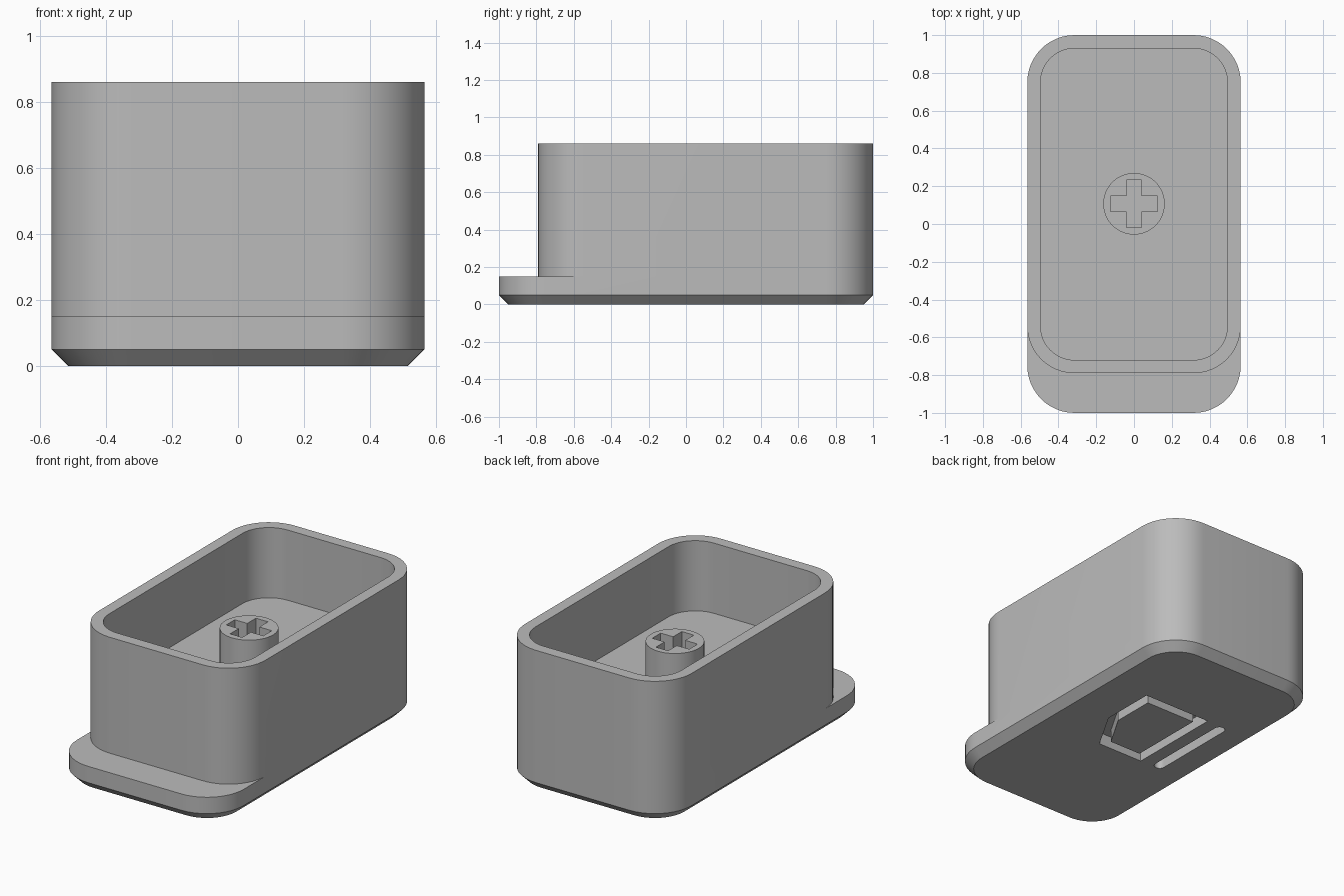
import bpy, bmesh, math

default = bpy.data.objects.get("Cube")
if default:
    bpy.data.objects.remove(default, do_unlink=True)

# Single plastic colour
plastic = bpy.data.materials.new("grey_plastic")
plastic.use_nodes = True
GREY = (0.5, 0.5, 0.5, 1)
plastic.diffuse_color = GREY
plastic.node_tree.nodes["Principled BSDF"].inputs["Base Color"].default_value = GREY

HALF_W, BACK, FRONT, SHELL_FRONT = 0.565, 1.0, -1.0, -0.79
RADIUS, WALL = 0.25, 0.07
FLANGE_Z, FLOOR_Z, RIM_Z, CHAMFER = 0.15, 0.43, 0.86, 0.05
STEM_Y, STEM_R, STEM_Z = 0.107, 0.163, 0.66
STEPS = 12


def arc(cx, cy, r, start, sweep=90, steps=STEPS):
    angles = [math.radians(start + sweep * i / steps) for i in range(steps + 1)]
    return [(cx + r * math.cos(a), cy + r * math.sin(a)) for a in angles]


def rounded(inset, front):
    """Back and front halves of a rounded rectangle, counter-clockwise."""
    r = RADIUS - inset
    x, yb, yf = HALF_W - RADIUS, BACK - RADIUS, front + RADIUS
    back = arc(x, yb, r, 0) + arc(-x, yb, r, 90)
    return back, arc(-x, yf, r, 180) + arc(x, yf, r, 270)


def ring(bm, points, z):
    return [bm.verts.new((x, y, z)) for x, y in points]


def bridge(bm, a, b):
    for i in range(len(a)):
        j = (i + 1) % len(a)
        bm.faces.new((a[i], a[j], b[j], b[i]))


def finish(bm, name):
    bmesh.ops.remove_doubles(bm, verts=bm.verts, dist=1e-4)
    bmesh.ops.recalc_face_normals(bm, faces=bm.faces)
    mesh = bpy.data.meshes.new(name)
    bm.to_mesh(mesh)
    bm.free()
    mesh.materials.append(plastic)
    obj = bpy.data.objects.new(name, mesh)
    bpy.context.collection.objects.link(obj)
    return obj


def prism(name, points, z0, z1, hole=None):
    """Upright prism, optionally with a matching hole through it."""
    bm = bmesh.new()
    low, high = ring(bm, points, z0), ring(bm, points, z1)
    bridge(bm, low, high)
    if hole:
        hole_low, hole_high = ring(bm, hole, z0), ring(bm, hole, z1)
        bridge(bm, high, hole_high)
        bridge(bm, hole_high, hole_low)
        bridge(bm, hole_low, low)
    else:
        bm.faces.new(low)
        bm.faces.new(high)
    return finish(bm, name)


def activate(obj):
    bpy.ops.object.select_all(action='DESELECT')
    obj.select_set(True)
    bpy.context.view_layer.objects.active = obj


def cut(obj, cutter):
    cutter.hide_render = True
    mod = obj.modifiers.new("cut", 'BOOLEAN')
    mod.operation, mod.solver, mod.object = 'DIFFERENCE', 'EXACT', cutter
    activate(obj)
    bpy.ops.object.modifier_apply(modifier=mod.name)
    bpy.data.objects.remove(cutter, do_unlink=True)


def smooth(obj):
    activate(obj)
    bpy.ops.object.shade_smooth_by_angle(angle=math.radians(30))


# Body: chamfered base with a front flange, rising into a hollow shell
bm = bmesh.new()
side_y = SHELL_FRONT + RADIUS


def base_ring(inset, z):
    back, front = rounded(inset, FRONT)
    x = HALF_W - inset
    return ring(bm, back + [(-x, side_y)] + front + [(x, side_y)], z)


bottom = base_ring(CHAMFER, 0)
edge = base_ring(0, CHAMFER)
flange = base_ring(0, FLANGE_Z)
bm.faces.new(bottom)
bridge(bm, bottom, edge)
bridge(bm, edge, flange)

outer = sum(rounded(0, SHELL_FRONT), [])
inner = sum(rounded(WALL, SHELL_FRONT), [])
shell_low, shell_top = ring(bm, outer, FLANGE_Z), ring(bm, outer, RIM_Z)
rim, floor = ring(bm, inner, RIM_Z), ring(bm, inner, FLOOR_Z)
bridge(bm, shell_low, shell_top)
bridge(bm, shell_top, rim)
bridge(bm, rim, floor)
bm.faces.new(floor)

# Flange top: the strip between the base front and the shell front
half = 2 * (STEPS + 1)
shell_front = shell_low[half:]
bm.faces.new([shell_front[0]] + flange[half + 1:-1] + shell_front[:0:-1])
body = finish(bm, "body")

# Engraved grooves in the underside
DEPTH = 0.075
groove_outer = [(0.25, 0.41), (-0.21, 0.41), (-0.21, -0.19), (0.1, -0.19), (0.25, 0.07)]
groove_inner = [(0.19, 0.35), (-0.15, 0.35), (-0.15, -0.13), (0.065, -0.13), (0.19, 0.085)]
cut(body, prism("groove_cutter", groove_outer, -0.05, DEPTH, groove_inner))
bar = arc(-0.327, 0.375, 0.032, 0, 180) + arc(-0.327, -0.16, 0.032, 180, 180)
cut(body, prism("bar_cutter", bar, -0.05, DEPTH))
smooth(body)

# Stem with a cross-shaped socket
stem = prism("stem", arc(0, STEM_Y, STEM_R, 0, 352.5, 47), FLOOR_Z - 0.01, STEM_Z)
ARM, SLOT = 0.125, 0.041
quarter = [(ARM, -SLOT), (ARM, SLOT), (SLOT, SLOT)]
cross = []
for turn in range(4):
    cross += [(x, y + STEM_Y) for x, y in quarter]
    quarter = [(-y, x) for x, y in quarter]
cut(stem, prism("socket_cutter", cross, FLOOR_Z - 0.1, STEM_Z + 0.1))
smooth(stem)
